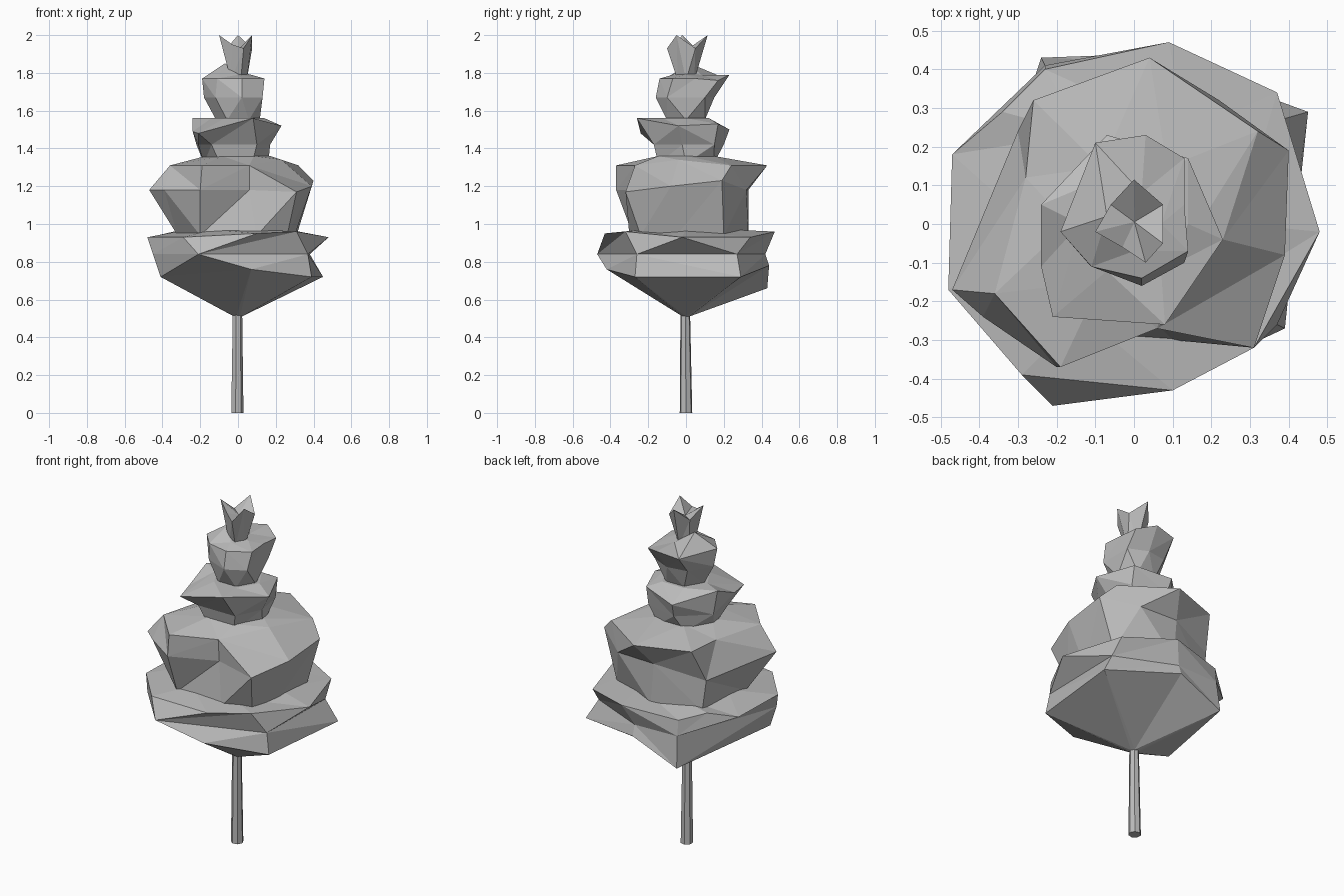
import bpy, bmesh
from math import atan2, cos, sin, pi, tau

cube = bpy.data.objects.get("Cube")
if cube:
    bpy.data.objects.remove(cube, do_unlink=True)

# One plain grey for the whole tree
grey = bpy.data.materials.new("plain grey")
grey.use_nodes = True
colour = (0.5, 0.5, 0.5, 1)
grey.diffuse_color = colour
grey.node_tree.nodes["Principled BSDF"].inputs["Base Color"].default_value = colour


def bearing(vert):
    """Direction of a vertex around the trunk axis."""
    return atan2(vert.co.y, vert.co.x)


def unwind(loop, start):
    """Begin a loop at the vertex nearest a bearing; return it with rising angles."""
    def offset(vert):
        return (bearing(vert) - start + pi) % tau - pi
    first = min(range(len(loop)), key=lambda i: abs(offset(loop[i])))
    loop = loop[first:] + loop[:first]
    base = offset(loop[0])
    angles = [base + (offset(v) - base) % tau for v in loop]
    return loop + loop[:1], angles + [base + tau]


def zip_loops(bm, lower, upper):
    """Fill the band between two loops with triangles, whatever their counts."""
    start = bearing(lower[0])
    low, low_angles = unwind(lower, start)
    high, high_angles = unwind(upper, start)
    i = j = 0
    while i < len(lower) or j < len(upper):
        on_low = j == len(upper) or (
            i < len(lower) and low_angles[i + 1] <= high_angles[j + 1])
        if on_low:
            bm.faces.new((low[i], low[i + 1], high[j]))
            i += 1
        else:
            bm.faces.new((low[i], high[j + 1], high[j]))
            j += 1


def skin(name, sections, dip=0.0):
    """Closed faceted shell through (height, outline) sections, bottom to top.

    An outline point is (x, y) or (x, y, lift above the section height)."""
    bm = bmesh.new()
    loops = []
    for height, outline in sections:
        loop = [bm.verts.new((x, y, height + sum(lift))) for x, y, *lift in outline]
        loops.append(sorted(loop, key=bearing))
    for lower, upper in zip(loops, loops[1:]):
        zip_loops(bm, lower, upper)
    bm.faces.new(loops[0][::-1])
    top = bm.faces.new(loops[-1])
    middle = bmesh.ops.poke(bm, faces=[top])["verts"][0]
    middle.co.z -= dip
    bmesh.ops.recalc_face_normals(bm, faces=bm.faces)
    mesh = bpy.data.meshes.new(name)
    bm.to_mesh(mesh)
    bm.free()
    mesh.materials.append(grey)
    obj = bpy.data.objects.new(name, mesh)
    bpy.context.collection.objects.link(obj)


def circle(sides, radius, x=0.0, y=0.0):
    """Regular outline, used where the shape is round."""
    return [(x + radius * cos(tau * i / sides), y + radius * sin(tau * i / sides))
            for i in range(sides)]


# Trunk: slim and slightly tapered
skin("trunk", [(0, circle(7, .034, -.005)), (.54, circle(7, .026, -.004, -.004))])

# Lowest tier: a pointed underside, a crease and a wide brim
skin("lowest_tier", [
    (.51, circle(6, .02)),
    (.72, [(.07, -.42, .04), (.39, -.27), (.45, .29), (.04, .44, .06),
           (-.24, .43, -.06), (-.41, -.2)]),
    (.84, [(-.21, -.47), (.37, -.26), (.38, .27), (.04, .42), (-.23, .41),
           (-.45, -.2)]),
    (.93, [(.1, -.43, .02), (.31, -.32, .03), (.48, -.02), (.37, .34),
           (.09, .47, .03), (-.23, .4), (-.34, .29, .03), (-.47, .18), (-.48, -.17),
           (-.29, -.39)]),
    (.97, circle(6, .27)),
])

# Wide tier: upright walls at the front, overhanging at the back
skin("wide_tier", [
    (.94, [(-.32, -.1), (-.2, -.28), (.1, -.3), (.26, -.24), (.3, -.05), (.31, .2),
           (0, .33), (-.28, .25)]),
    (1.18, [(-.2, -.37), (.06, -.26), (.31, -.32, -.01), (.39, -.08, .02),
            (.4, .19, .05), (.22, .32), (-.02, .33), (-.3, .24, -.06),
            (-.47, -.17), (-.39, -.24)]),
    (1.31, [(-.19, -.37), (.06, -.27), (.23, -.04, .03), (.32, .24), (.04, .43),
            (-.26, .32), (-.28, .12), (-.36, -.18)]),
    (1.36, circle(6, .17)),
])

# Upper tier: sloping outward to a ledge that drops at one corner
skin("upper_tier", [
    (1.32, circle(6, .17, -.01)),
    (1.42, [(-.21, -.1), (-.14, -.17), (.1, -.17), (.17, -.02), (.14, .15),
            (-.06, .2), (-.22, .06)]),
    (1.53, [(-.21, -.24, -.05), (.08, -.26, .03), (.23, -.04, -.01), (.14, .17),
            (-.07, .23, -.03), (-.24, .05, .03), (-.24, -.11, -.04)]),
    (1.56, circle(6, .14)),
])

# Small tier: a cup with a raised lip at the back
skin("small_tier", [
    (1.55, circle(6, .115)),
    (1.67, [(-.18, 0), (-.12, -.1), (.02, -.16), (.13, -.1), (.13, .1),
            (.02, .15), (-.1, .13)]),
    (1.77, [(-.19, -.02), (-.11, -.11), (.02, -.14), (.14, -.07), (.13, .05),
            (.13, .17, -.01), (.03, .23, .02), (-.1, .21)]),
    (1.79, [(-.07, .02, .06), (0, -.07), (.07, 0), (.02, .08)]),
])

# Crown: a flared tuft with three points and notches between them
skin("crown_tuft", [
    (1.76, circle(5, .046)),
    (1.93, [(-.1, -.02, .07), (-.03, -.06, .02), (.03, -.1), (.075, -.05, .07),
            (.075, .05), (0, .115, .07), (-.06, .05)]),
], dip=.04)
